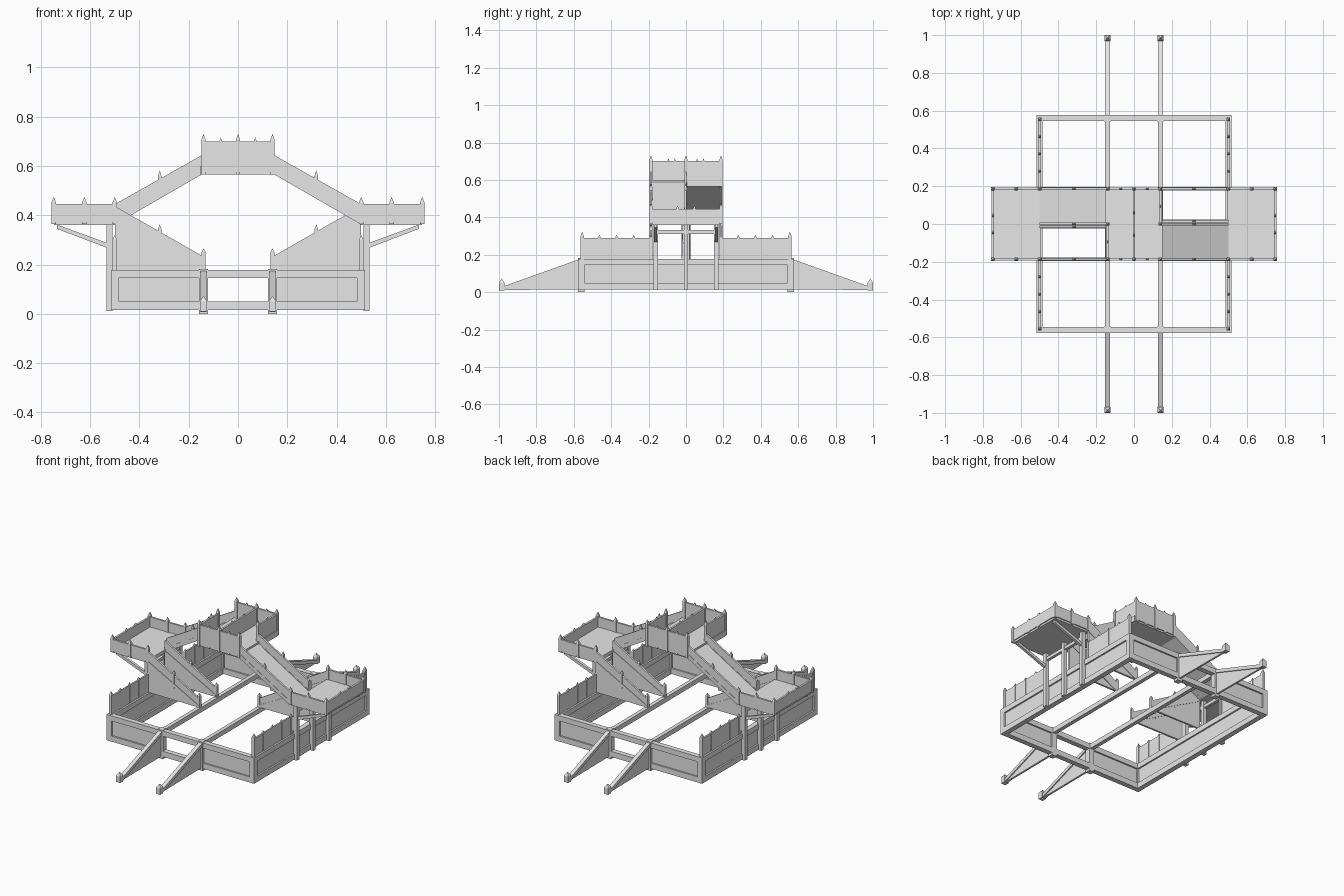
import bpy
import bmesh
from mathutils import Vector

if "Cube" in bpy.data.objects:
    bpy.data.objects.remove(bpy.data.objects["Cube"])

grey = bpy.data.materials.new("pale_grey")
grey.use_nodes = True
grey.diffuse_color = (0.8, 0.8, 0.8, 1)
grey.node_tree.nodes["Principled BSDF"].inputs["Base Color"].default_value = (0.8, 0.8, 0.8, 1)

parts = {}


def hull(part, corners, faces, twin):
    """Add a solid to a part, and its half-turn twin about the z axis."""
    bm = parts.setdefault(part, bmesh.new())
    for s in (1, -1) if twin else (1,):
        vs = [bm.verts.new((c.x * s, c.y * s, c.z)) for c in corners]
        for f in faces:
            bm.faces.new([vs[i] for i in f])


BOX = [(0, 1, 2, 3), (4, 7, 6, 5), (0, 4, 5, 1), (1, 5, 6, 2), (2, 6, 7, 3), (3, 7, 4, 0)]
TIP = BOX[:1] + BOX[2:] + [(4, 7, 8), (7, 6, 8), (6, 5, 8), (5, 4, 8)]


def panel(part, p, q, zp, zq=None, t=0.012, twin=True):
    """Upright slab from p to q; zp and zq are its (low, high) at each end."""
    zq = zq or zp
    p, q = Vector((*p, 0)), Vector((*q, 0))
    d = (q - p).normalized()
    n = Vector((-d.y, d.x, 0)) * t / 2
    up = Vector((0, 0, 1))
    ring = [p + up * zp[0], q + up * zq[0], q + up * zq[1], p + up * zp[1]]
    hull(part, [c - n for c in ring] + [c + n for c in ring], BOX, twin)


def post(part, x, y, low, high, w=0.016, tip=0.0, twin=True):
    """Square post, pointed when tip is above zero."""
    h = w / 2
    ring = [(-h, -h), (-h, h), (h, h), (h, -h)]
    vs = [Vector((x + a, y + b, z)) for z in (low, high) for a, b in ring]
    if tip:
        vs.append(Vector((x, y, high + tip)))
    hull(part, vs, TIP if tip else BOX, twin)


def spread(p, q, n):
    return [tuple(Vector(p).lerp(Vector(q), i / n)) for i in range(n + 1)]


RAIL_LOW, RAIL_TOP = 0.175, 0.145
W, D, B = 0.5, 0.56, 0.14      # side wall x, end wall y, inner beam x
P = 0.187                      # half depth of the decks

# Perimeter walls: thick top and bottom beams with thin panels between
for low, high in ((0.015, 0.05), (0.145, 0.178)):
    panel("end_wall_beam", (-W, -D), (W, -D), (low, high), t=0.032)
    panel("side_wall_beam", (W, -D - 0.016), (W, D + 0.016), (low, high), t=0.032)
panel("side_wall_panel", (W, -D), (W, D), (0.04, 0.16), t=0.012)
for s in (-1, 1):
    panel("end_wall_panel", (s * B, -D), (s * W, -D), (0.04, 0.16), t=0.012)
    post("corner_post", s * W, -D, 0.015, 0.178, 0.033)
    post("gate_post", s * B, -D, 0.0, 0.182, 0.035)

# Beams crossing the yard, and sloping buttresses with pointed end blocks
panel("yard_beam", (B, -D), (B, D), (0.146, 0.176), t=0.025)
for s in (-1, 1):
    panel("buttress_web", (s * B, -D), (s * B, -0.965), (0.015, 0.17), (0.012, 0.016), t=0.012)
    panel("buttress_rim", (s * B, -D), (s * B, -0.98), (0.158, 0.18), (0.008, 0.03), t=0.025)
    post("buttress_end", s * B, -0.985, 0.01, 0.05, 0.03, 0.022)

# Fences standing on the side walls
for s in (-1, 1):
    a, b = (W, s * P), (W, s * 0.555)
    panel("side_fence", a, b, (0.17, 0.29), t=0.01)
    for i, (x, y) in enumerate(spread(a, b, 4)):
        last = i == 4
        post("fence_post", x, y, 0.17, 0.3 if last else 0.292, 0.018 if last else 0.014,
             0.022 if last else 0.015)

# Side decks with curbs, rails and pointed posts
X0, X1 = W, 0.748
panel("side_deck_floor", (X0 - 0.005, 0), (X1, 0), (0.36, 0.382), t=2 * P)
for s in (-1, 1):
    panel("side_deck_rail", (X0, s * P), (X1, s * P), (0.372, 0.445))
    for x, y in spread((X0, s * P), (X1, s * P), 2):
        post("side_deck_post", x, y, 0.365, 0.452, 0.018, 0.023)
    post("side_deck_post", X1, s * 0.045, 0.365, 0.45, 0.014, 0.012)
panel("side_deck_rail", (X1, -P), (X1, P), (0.372, 0.445))

# Supports and braces below the side decks
for y in (-0.162, 0, 0.162):
    post("deck_support", 0.522, y, 0.012, 0.362, 0.024)
for y in (-0.162, 0.162):
    panel("deck_brace", (0.525, y), (0.735, y), (0.265, 0.285), (0.345, 0.362), t=0.016)
panel("deck_cross_beam", (0.522, -0.165), (0.522, 0.165), (0.312, 0.332), t=0.018)

# Raised central deck, its rails and the dividing rail
panel("top_deck_floor", (-B - 0.012, 0), (B + 0.012, 0), (0.565, 0.6), t=2 * P, twin=False)
panel("top_deck_rail", (-B, -P), (B, -P), (0.575, 0.7))
panel("top_deck_rail", (B, 0), (B, P), (0.575, 0.7))
panel("top_deck_divider", (0, -P), (0, P), (0.59, 0.7), twin=False)
for i, (x, y) in enumerate(spread((-B, -P), (B, -P), 4)):
    tall = i % 2 == 0
    post("top_deck_post", x, y, 0.565, 0.705 if tall else 0.7, 0.018 if tall else 0.012,
         0.026 if tall else 0.015)
post("top_deck_post", B, 0, 0.565, 0.705, 0.018, 0.026)
post("top_deck_post", B, P / 2, 0.59, 0.7, 0.012, 0.015)
post("top_deck_post", 0, 0.06, 0.59, 0.7, 0.012, 0.015)

# Upper ramps: floor, sloping rails and a post halfway
panel("upper_ramp_floor", (W, -P / 2), (B, -P / 2), (0.362, 0.382), (0.575, 0.595), t=P)
for y in (-P, -0.002):
    panel("upper_ramp_rail", (W, y), (B, y), (0.372, 0.445), (0.578, 0.648))
    panel("upper_ramp_curb", (W, y), (B, y), (0.362, 0.388), (0.57, 0.597), t=0.016)
    post("upper_ramp_post", 0.318, y, 0.47, 0.56, 0.014, 0.022)

# Lower ramp side walls running down to the yard beams
for y in (0.014, P):
    panel("lower_ramp_wall", (W, y), (B, y), (0.178, 0.437), (0.176, 0.232))
    panel("lower_ramp_curb", (W, y), (B, y), (0.358, 0.378), (0.17, 0.19), t=0.018)
    post("lower_ramp_post", 0.318, y, 0.25, 0.345, 0.014, 0.018)
    post("lower_ramp_foot_post", B, y, 0.17, 0.25, 0.016, 0.016)

# Turn every part into an object
for name, bm in parts.items():
    bmesh.ops.recalc_face_normals(bm, faces=bm.faces[:])
    mesh = bpy.data.meshes.new(name)
    bm.to_mesh(mesh)
    bm.free()
    mesh.materials.append(grey)
    bpy.context.scene.collection.objects.link(bpy.data.objects.new(name, mesh))
